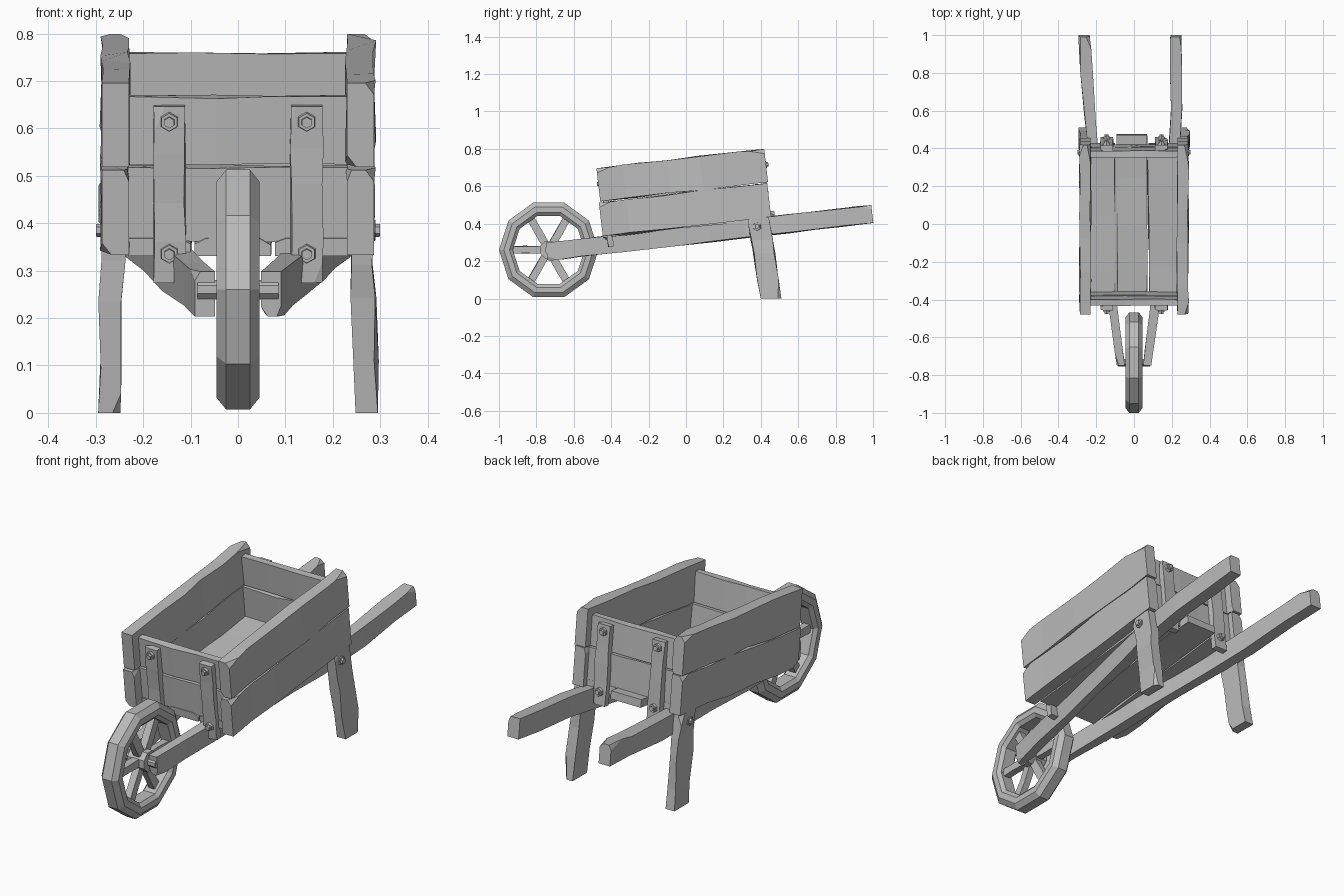
import bpy, bmesh, math, random
from mathutils import Matrix, Vector

if "Cube" in bpy.data.objects:
    bpy.data.objects.remove(bpy.data.objects["Cube"], do_unlink=True)

random.seed(7)
mat = bpy.data.materials.new("weathered_grey")
mat.use_nodes = True
GREY = (0.5, 0.5, 0.5, 1)
mat.diffuse_color = GREY
mat.node_tree.nodes["Principled BSDF"].inputs["Base Color"].default_value = GREY

# The tray and the beams share one sloping frame
TILT = Matrix.Translation((0, 0, 0.385)) @ Matrix.Rotation(math.radians(6.6), 4, 'X')
WORLD = Matrix.Identity(4)


def finish(name, bm, matrix=WORLD):
    bm.transform(matrix)
    bmesh.ops.recalc_face_normals(bm, faces=bm.faces)
    mesh = bpy.data.meshes.new(name)
    bm.to_mesh(mesh)
    bm.free()
    mesh.materials.append(mat)
    obj = bpy.data.objects.new(name, mesh)
    bpy.context.collection.objects.link(obj)
    return obj


def cut(bm, co, no, clear=False):
    res = bmesh.ops.bisect_plane(bm, geom=bm.verts[:] + bm.edges[:] + bm.faces[:],
                                 plane_co=co, plane_no=no, clear_outer=clear)
    if clear:
        edges = [e for e in res["geom_cut"] if isinstance(e, bmesh.types.BMEdge)]
        bmesh.ops.holes_fill(bm, edges=edges, sides=0)


def timber(name, lo, hi, axis, matrix=WORLD, segs=4, chips=2, wear=0.004, warp=None):
    """Hewn board: a box with chipped corners and slightly uneven edges."""
    lo, hi = Vector(lo), Vector(hi)
    size = hi - lo
    bm = bmesh.new()
    bmesh.ops.create_cube(bm, size=1)
    for v in bm.verts:
        v.co = Vector([(lo[i] + hi[i]) / 2 + v.co[i] * size[i] for i in range(3)])
    # split off random corners
    corners = [(a, b, c) for a in (-1, 1) for b in (-1, 1) for c in (-1, 1)]
    for sign in random.sample(corners, chips):
        depth = [size[i] * random.uniform(0.15, 0.4) for i in range(3)]
        depth[axis] = random.uniform(0.04, 0.1)
        depth = [min(d, 0.1 if i == axis else 0.025) for i, d in enumerate(depth)]
        co = Vector([hi[i] if sign[i] > 0 else lo[i] for i in range(3)])
        co.x -= sign[0] * depth[0]
        cut(bm, co, Vector([sign[i] / depth[i] for i in range(3)]), True)
    # cross cuts along the length, with wobbling edges
    no = Vector([float(i == axis) for i in range(3)])
    for k in range(1, segs):
        t = (k + random.uniform(-0.25, 0.25)) / segs
        cut(bm, lo + no * size[axis] * t, no)
    for v in bm.verts:
        if lo[axis] + 0.01 < v.co[axis] < hi[axis] - 0.01:
            for i in range(3):
                if i != axis:
                    v.co[i] += random.uniform(-wear, wear)
    if warp:
        for v in bm.verts:
            v.co = warp(v.co)
    return finish(name, bm, matrix)


def bolt(name, pos, direction, matrix=WORLD, r=0.021):
    """Hexagonal bolt head with a raised centre."""
    bm = bmesh.new()
    for r1, r2, h in ((r, r * 0.9, 0.012), (r * 0.62, r * 0.55, 0.022)):
        bmesh.ops.create_cone(bm, cap_ends=True, segments=6, radius1=r1, radius2=r2,
                              depth=h, matrix=Matrix.Translation((0, 0, h / 2)))
    turn = Vector(direction).to_track_quat('Z', 'Y').to_matrix().to_4x4()
    finish(name, bm, matrix @ Matrix.Translation(pos) @ turn)


# Tray sides: two boards each
for side, s in (("left", 1), ("right", -1)):
    x0, x1 = sorted((s * 0.23, s * 0.287))
    timber(side + "_lower_side_board", (x0, -0.448, 0), (x1, 0.458, 0.18), 1, TILT, 5, 3, 0.005)
    timber(side + "_upper_side_board", (x0, -0.44, 0.186), (x1, 0.463, 0.364), 1, TILT, 5, 3, 0.005)

# Tray ends: two boards, two battens and four bolts each
for end, y_in, d in (("front", -0.36, -1), ("back", 0.39, 1)):
    y_out = y_in + d * 0.04
    ya, yb = sorted((y_in, y_out))
    timber(end + "_lower_board", (-0.232, ya, 0.025), (0.232, yb, 0.18), 0, TILT, 3, 0)
    timber(end + "_upper_board", (-0.232, ya + 0.004, 0.186), (0.232, yb - 0.004, 0.33),
           0, TILT, 3, 0)
    ya, yb = sorted((y_out - d * 0.004, y_out + d * 0.026))
    for side, s in (("left", 1), ("right", -1)):
        x = s * 0.145
        timber(f"{end}_{side}_batten", (x - 0.033, ya, -0.062), (x + 0.033, yb, 0.312),
               2, TILT, 4, 2, 0.003)
        for level, z in (("lower", 0.0), ("upper", 0.28)):
            bolt(f"{end}_{side}_{level}_bolt", (x, y_out + d * 0.024, z), (0, d, 0), TILT)

# Floor boards, the middle one longer at the back
for name, x0, x1, y1 in (("right", -0.232, -0.1, 0.43), ("middle", -0.092, 0.07, 0.478),
                         ("left", 0.078, 0.232, 0.43)):
    timber(name + "_floor_board", (x0, -0.405, -0.008), (x1, y1, 0.03), 1, TILT, 4, 2, 0.005)


# Long beams that spread from the axle and end as handles
def beam_warp(s):
    tip = 0.222 if s > 0 else 0.265

    def warp(co):
        if co.y < 0.45:
            centre = 0.07 + 0.155 * (co.y + 0.755) / 1.205
        else:
            centre = 0.225 + (tip - 0.225) * (co.y - 0.45) / 0.55
        width = 1 + 0.2 * co.y
        return Vector((s * centre + co.x * width, co.y, co.z))
    return warp


for side, s in (("left", 1), ("right", -1)):
    timber(side + "_beam", (-0.025, -0.755, -0.096), (0.025, 0.997, 0.0), 1, TILT, 8, 3,
           0.004, beam_warp(s))

    # Splayed legs bolted to the beams
    def leg_warp(co, s=s):
        drop = 1 - co.z / 0.43
        return Vector((co.x + s * 0.01 * drop, co.y + 0.067 * drop, co.z))

    x0, x1 = sorted((s * 0.238, s * 0.285))
    timber(side + "_leg", (x0, 0.333, 0), (x1, 0.443, 0.432), 2, WORLD, 4, 2, 0.006, leg_warp)
    bolt(side + "_leg_bolt", (s * 0.278, 0.38, 0.385), (s, 0, 0), r=0.024)

# Wheel: ten-sided chamfered rim
HUB = Matrix.Translation((0, -0.734, 0.26))
bm = bmesh.new()
half = [(0.266, 0.025), (0.24, 0.045), (0.21, 0.045), (0.192, 0.03)]
profile = half + [(r, -x) for r, x in reversed(half)]
rings = []
for k in range(10):
    a = k * math.tau / 10
    rings.append([bm.verts.new((x, r * math.cos(a), r * math.sin(a))) for r, x in profile])
for k in range(10):
    a, b = rings[k], rings[(k + 1) % 10]
    for i in range(len(profile)):
        j = (i + 1) % len(profile)
        bm.faces.new((a[i], a[j], b[j], b[i]))
finish("wheel_rim", bm, HUB)

# Six spokes, hub and axle
for k in range(6):
    turn = Matrix.Rotation(k * math.tau / 6, 4, 'X')
    timber(f"spoke_{k + 1}", (-0.017, 0.03, -0.02), (0.017, 0.2, 0.02), 1, HUB @ turn, 2, 0, 0.003)
for name, sides, r, length in (("wheel_hub", 8, 0.05, 0.09), ("axle", 8, 0.022, 0.17)):
    bm = bmesh.new()
    bmesh.ops.create_cone(bm, cap_ends=True, segments=sides, radius1=r, radius2=r, depth=length)
    finish(name, bm, HUB @ Matrix.Rotation(math.pi / 2, 4, 'Y') @ Matrix.Rotation(math.pi / 8, 4, 'Z'))
